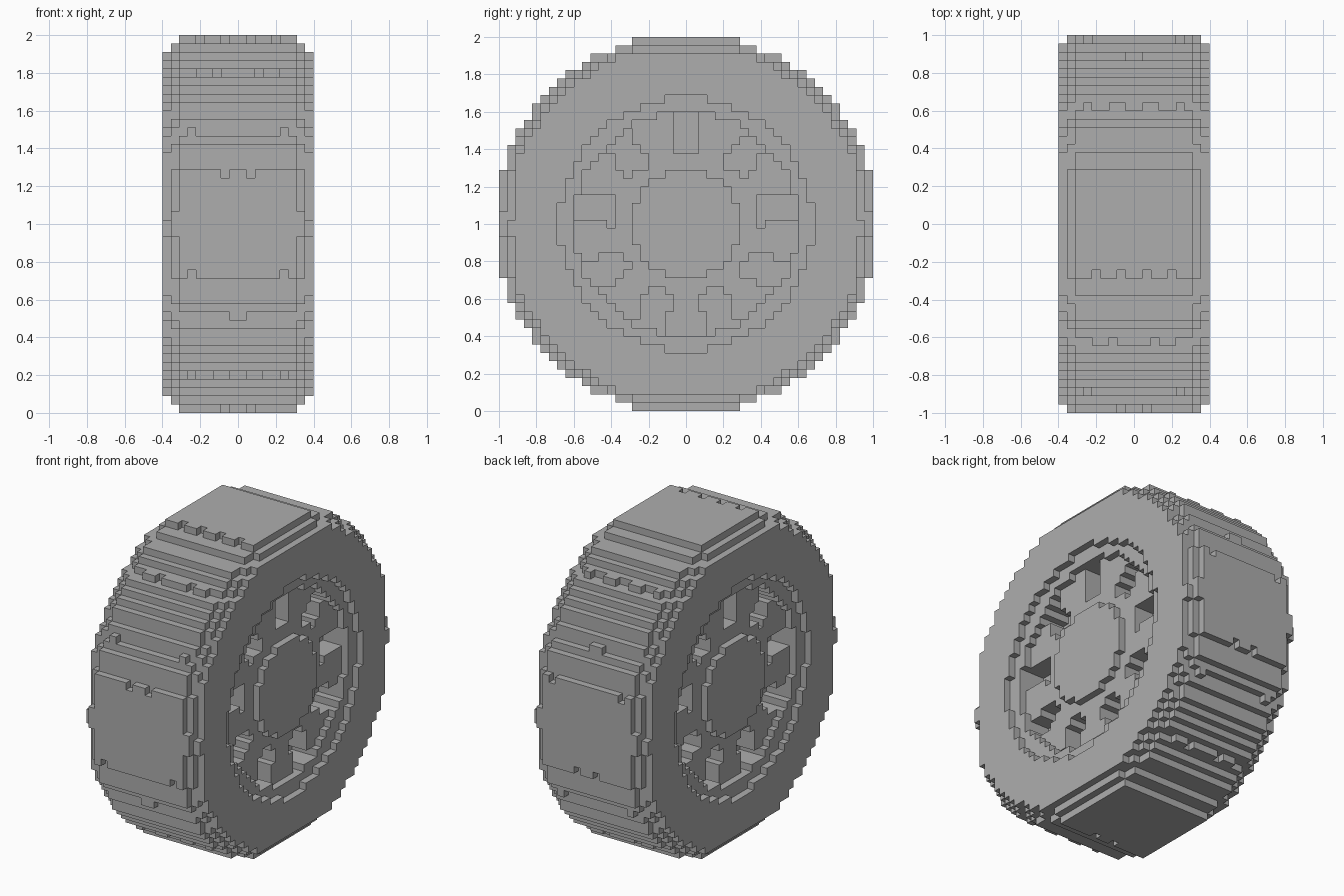
import bpy
import bmesh
from mathutils import Vector

if "Cube" in bpy.data.objects:
    bpy.data.objects.remove(bpy.data.objects["Cube"], do_unlink=True)

BLOCK = 2 / 45          # edge length of one block
HALF = 22               # blocks from the axle to the tread
LAYERS = 9              # blocks from the mid plane to each sidewall

CAP_R2, PLATE_R2, RIM_R2 = 42, 180, 230

# Small irregular blocks on the tread: (y, z) -> kept or missing block columns
KEPT = {
    (14, 18): (1, 2, 5), (-14, 18): (0, 1, 3, 4), (-14, -18): (1, 2, 5),
    (14, -18): (0, 1, 3, 4),
    (-20, 11): (5,), (-20, -11): (0,), (20, 11): (0,), (20, -11): (5,),
}
MISSING = {
    (-6, 22): (1, 4), (-6, -22): (1,),
    (-22, 6): (1,), (-22, -6): (5,), (22, 6): (5,), (22, -6): (1,),
}


def in_tread(layer, y, z):
    """Stepped round outline, narrowing on the two outermost layers."""
    r2 = y * y + z * z
    if layer == LAYERS - 1:
        bump = abs(y) == 21 and z in (-1, 0)
        return bump or (r2 <= 465 and max(abs(y), abs(z)) <= 20)
    if layer == LAYERS - 2:
        return r2 <= 486 and abs(z) < HALF
    if (y, z) in KEPT:
        return layer in KEPT[y, z]
    if layer in MISSING.get((y, z), ()):
        return False
    return r2 <= 521 or (abs(y) == 21 and abs(z) == 9)


# Directions of the nine slots around the axle
slots = []
direction = Vector((0, 1))
for i in range(9):
    slots.append(direction.copy())
    direction = Vector((direction.x * 0.766 + direction.y * 0.643,
                        direction.y * 0.766 - direction.x * 0.643))


def in_slot(y, z):
    p = Vector((y, z))
    return any(8.5 <= p.dot(d) and abs(p.cross(d)) < 1.7 for d in slots)


def part_at(layer, y, z):
    """Name of the part filling a block, or None where it is empty."""
    r2 = y * y + z * z
    if r2 > RIM_R2:
        return "tyre" if in_tread(layer, y, z) else None
    if r2 > PLATE_R2:
        return "rim_step" if layer < LAYERS - 1 else None
    if r2 <= CAP_R2:
        return "hub_cap" if layer < LAYERS - 1 else None
    depth = 5 if in_slot(y, z) else 2
    return "wheel_plate" if layer < LAYERS - depth else None


# Fill the block grid, mirrored across the mid plane
blocks = {}
span = range(-HALF, HALF + 1)
for layer in range(LAYERS):
    for y in span:
        for z in span:
            name = part_at(layer, y, z)
            if name:
                blocks[layer, y, z] = name
                blocks[-1 - layer, y, z] = name

grey = bpy.data.materials.new("plain_grey")
grey.use_nodes = True
colour = (0.42, 0.42, 0.42, 1)
grey.diffuse_color = colour
for node in grey.node_tree.nodes:
    if node.type == "BSDF_PRINCIPLED":
        node.inputs["Base Color"].default_value = colour


def build_part(name):
    """Skin the exposed sides of every block in one part."""
    bm = bmesh.new()
    corners = {}

    def corner(p):
        key = tuple(round(c * 2) for c in p)
        if key not in corners:
            corners[key] = bm.verts.new(Vector(p) * BLOCK + Vector((0, 0, 1)))
        return corners[key]

    for cell, owner in blocks.items():
        if owner != name:
            continue
        centre = Vector((cell[0] + 0.5, cell[1], cell[2]))
        for axis in range(3):
            for sign in (-1, 1):
                beside = list(cell)
                beside[axis] += sign
                if tuple(beside) in blocks:
                    continue
                n, u, v = Vector(), Vector(), Vector()
                n[axis] = sign / 2
                u[(axis + 1) % 3] = 0.5
                v[(axis + 2) % 3] = sign / 2
                mid = centre + n
                bm.faces.new([corner(q) for q in
                              (mid - u - v, mid + u - v, mid + u + v, mid - u + v)])
    mesh = bpy.data.meshes.new(name)
    bm.to_mesh(mesh)
    bm.free()
    mesh.materials.append(grey)
    obj = bpy.data.objects.new(name, mesh)
    bpy.context.scene.collection.objects.link(obj)


for part in ("tyre", "rim_step", "wheel_plate", "hub_cap"):
    build_part(part)
